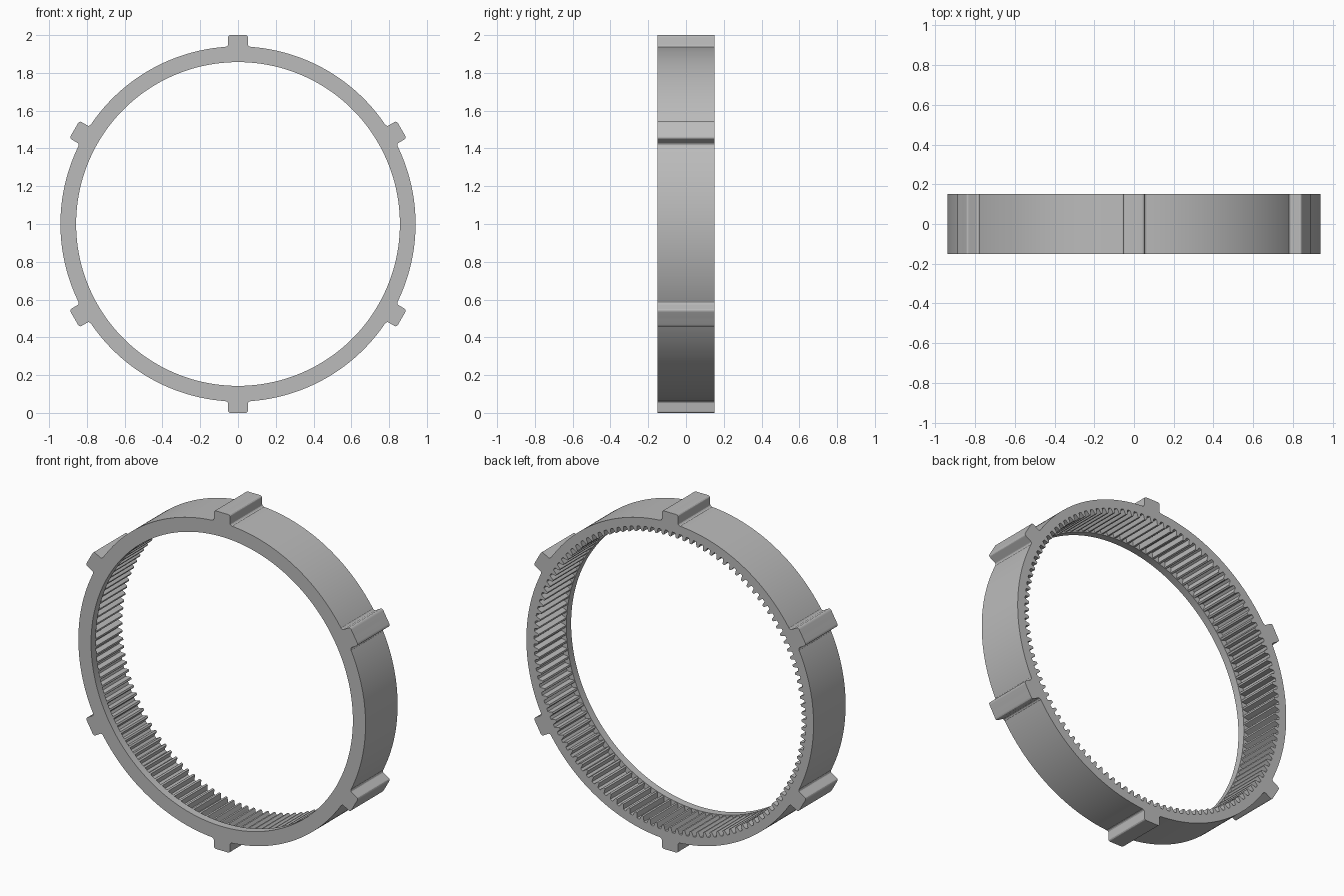
import bpy
import bmesh
from math import sin, cos, radians, degrees, asin, hypot, atan2

cube = bpy.data.objects.get("Cube")
if cube:
    bpy.data.objects.remove(cube, do_unlink=True)

RIM, LIP, ROOT, TIP = 0.94, 0.857, 0.89, 0.861
HALF_DEPTH, LIP_BACK = 0.15, -0.105
TABS, TEETH = 6, 120
TAB_HALF, TAB_TOP, ROUND = 0.053, 1.0, 0.012
SECTOR, PITCH = 360 / TABS, 360 / TEETH


def polar(side, height):
    return degrees(atan2(side, height)), hypot(side, height)


# Half outline of a locating tab: flat top, rounded corner, straight side, base fillet
tab = [(0.0, TAB_TOP)]
for a in range(0, 91, 30):
    s, c = sin(radians(a)), cos(radians(a))
    tab.append(polar(TAB_HALF - ROUND + ROUND * s, TAB_TOP - ROUND + ROUND * c))
base = RIM * cos(asin(TAB_HALF / RIM))
for a in range(0, 91, 30):
    s, c = sin(radians(a)), cos(radians(a))
    tab.append(polar(TAB_HALF + ROUND * (1 - c), base + ROUND * (1 - s)))
tab.append((tab[-1][0] + 0.05, RIM))
tab.append((SECTOR / 2, RIM))

# Half outline of one gear tooth, from its tip to the middle of the gap
tooth = [(0.0, TIP), (0.34, TIP), (0.5, TIP + 0.004),
         (0.85, ROOT - 0.004), (1.0, ROOT), (PITCH / 2, ROOT)]


def radius(outline, angle, period):
    """Read the radius of a mirrored, repeating half outline."""
    a = abs((angle + period / 2) % period - period / 2)
    for (a0, r0), (a1, r1) in zip(outline, outline[1:]):
        if a <= a1 + 1e-6:
            return r0 if a1 - a0 < 1e-6 else r0 + (r1 - r0) * (a - a0) / (a1 - a0)
    return outline[-1][1]


def break_angles(outline, count):
    return {round((360 / count * i + sign * a) % 360, 3) % 360
            for i in range(count) for a, _ in outline for sign in (-1, 1)}


angles = sorted(break_angles(tab, TABS) | break_angles(tooth, TEETH))

# Sweep the section around the axis: outer wall, back face, teeth, front lip
bm = bmesh.new()
sections = []
for angle in angles:
    outer = radius(tab, angle, SECTOR)
    inner = radius(tooth, angle, PITCH)
    s, c = sin(radians(angle)), cos(radians(angle))
    section = [(outer, -HALF_DEPTH), (outer, HALF_DEPTH), (inner, HALF_DEPTH),
               (inner, LIP_BACK), (LIP, LIP_BACK), (LIP, -HALF_DEPTH)]
    sections.append([bm.verts.new((r * s, y, 1 + r * c)) for r, y in section])
for i, here in enumerate(sections):
    there = sections[(i + 1) % len(sections)]
    for j in range(len(here)):
        k = (j + 1) % len(here)
        bm.faces.new((here[j], here[k], there[k], there[j]))
bmesh.ops.recalc_face_normals(bm, faces=bm.faces)

mesh = bpy.data.meshes.new("ring_gear")
bm.to_mesh(mesh)
bm.free()
ring = bpy.data.objects.new("ring_gear", mesh)
bpy.context.collection.objects.link(ring)

# Plain grey metal
grey = bpy.data.materials.new("grey")
grey.use_nodes = True
grey.diffuse_color = (0.5, 0.5, 0.5, 1)
grey.node_tree.nodes["Principled BSDF"].inputs["Base Color"].default_value = (0.5, 0.5, 0.5, 1)
mesh.materials.append(grey)

bpy.ops.object.select_all(action="DESELECT")
ring.select_set(True)
bpy.context.view_layer.objects.active = ring
bpy.ops.object.shade_smooth_by_angle(angle=radians(25))
